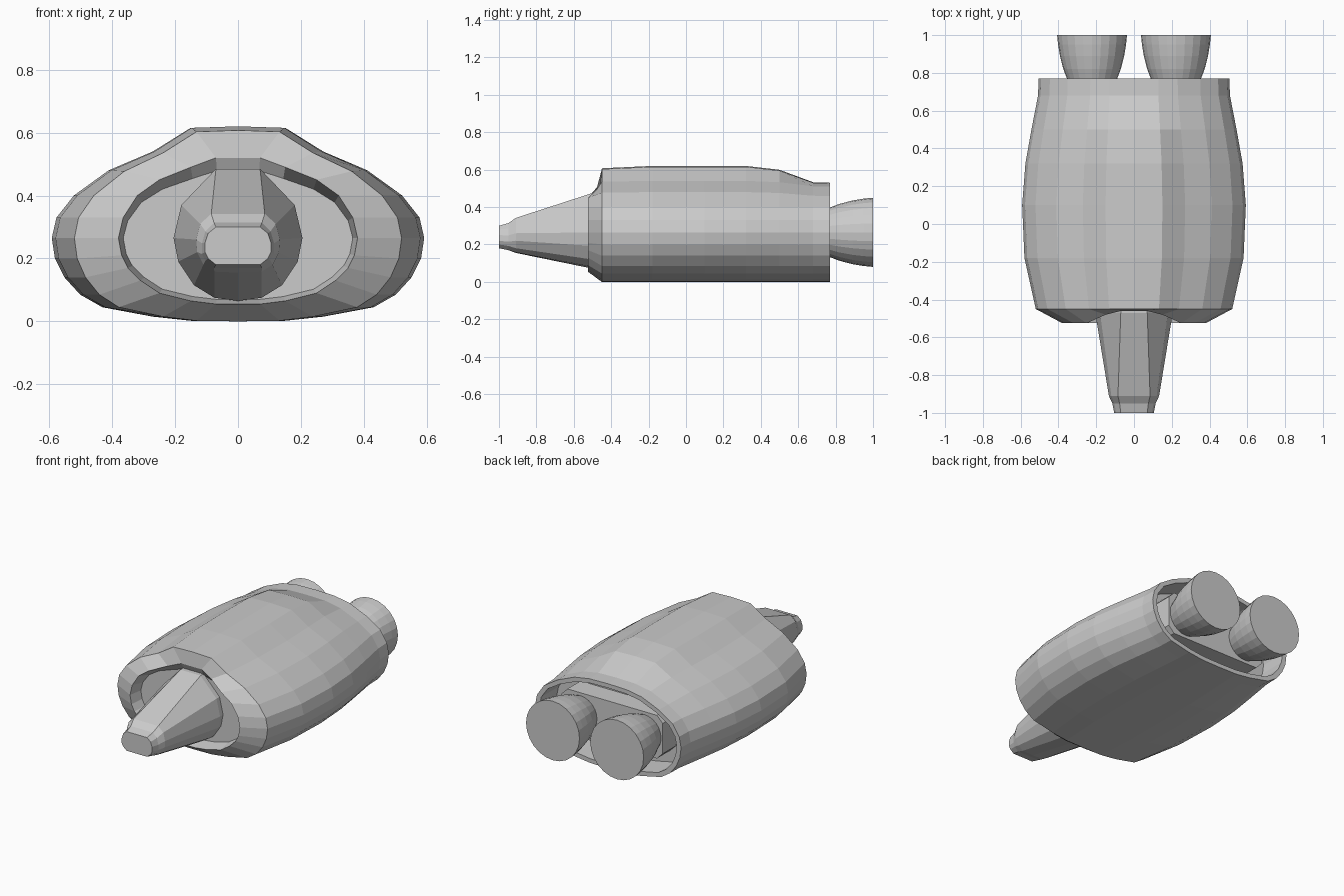
import bpy, bmesh, math

if "Cube" in bpy.data.objects:
    bpy.data.objects.remove(bpy.data.objects["Cube"])

def loft(name, rings):
    """Skin closed rings of 3D points and cap both ends."""
    bm = bmesh.new()
    vs = [[bm.verts.new(p) for p in r] for r in rings]
    n = len(vs[0])
    for a, b in zip(vs, vs[1:]):
        for i in range(n):
            j = (i + 1) % n
            bm.faces.new((a[i], a[j], b[j], b[i]))
    bm.faces.new(vs[0])
    bm.faces.new(vs[-1])
    bmesh.ops.recalc_face_normals(bm, faces=bm.faces)
    me = bpy.data.meshes.new(name)
    bm.to_mesh(me)
    bm.free()
    ob = bpy.data.objects.new(name, me)
    bpy.context.collection.objects.link(ob)
    return ob

def ring(half, y):
    """Mirror a half profile (top centre to bottom centre); y is a number or list."""
    ys = y if isinstance(y, list) else [y] * len(half)
    right = [(x, yy, z) for (x, z), yy in zip(half, ys)]
    return right + [(-x, yy, z) for x, yy, z in right[-2:0:-1]]

# Hull cross-section, with a dorsal hump that fades out towards the rear
HULL = [(0, .62), (.15, .615), (.27, .54), (.41, .48), (.52, .40), (.575, .33),
        (.59, .265), (.58, .2), (.55, .14), (.50, .085), (.43, .045),
        (.27, .015), (.15, .002), (0, 0)]
PLAIN_TOP = [.53, .527, .51, .46]

def hull(width, hump):
    out = []
    for i, (x, z) in enumerate(HULL):
        if i < 4:
            z = PLAIN_TOP[i] + (z - PLAIN_TOP[i]) * hump
        out.append((x * width / .59, z))
    return out

def shrink(half, sx, up, down, cz=.265):
    return [(x * sx, cz + (z - cz) * (up if z > cz else down)) for x, z in half]

# Front intake lip, notched at the top centre
LIP = [(0, .52), (.07, .52), (.15, .49), (.25, .45), (.32, .40), (.365, .33),
       (.38, .265), (.37, .21), (.35, .17), (.31, .13), (.25, .09),
       (.15, .065), (.07, .055), (0, .055)]
lip_y = [-.46, -.46, -.48] + [-.525] * 11
inner = shrink(LIP, .96, .84, .93)
rear_in = shrink(hull(.505, 0), .94, .9, .9)

rings = [ring(inner, -.44), ring(LIP, lip_y)]
for y, w, h in [(-.45, .52, .86), (-.18, .58, 1), (.1, .592, 1), (.32, .575, 1),
                (.5, .543, .77), (.68, .508, .03), (.77, .505, 0)]:
    rings.append(ring(hull(w, h), y))
rings += [ring(rear_in, .77), ring(rear_in, .6)]
loft("hull", rings)

# Tapered nose cone
TIP = [(0, .30), (.07, .30), (.095, .28), (.105, .25), (.105, .22), (.095, .2),
       (.07, .18), (0, .18)]
COLLAR = [(0, .342), (.085, .342), (.12, .31), (.133, .26), (.13, .22),
          (.11, .18), (.075, .158), (0, .155)]
ROOT = [(0, .485), (.07, .485), (.18, .37), (.205, .265), (.19, .19),
        (.14, .115), (.075, .075), (0, .065)]
loft("nose", [ring(TIP, -1), ring(shrink(TIP, 1.09, 1.4, 1.12), -.95),
              ring(COLLAR, -.91), ring(ROOT, -.47), ring(ROOT, -.43)])

# Engine block inside the rear opening
BLOCK = [(0, .40), (.31, .40), (.35, .36), (.35, .17), (.31, .13), (0, .13)]
loft("engine_block", [ring(BLOCK, .59), ring(BLOCK, .73)])

# Pair of flared nozzles
for side, label in ((-1, "left"), (1, "right")):
    rs = []
    for y, r in [(.70, .105), (.77, .133), (.82, .152), (.89, .17), (.95, .18), (1, .185)]:
        rs.append([(side * .222 + r * math.cos(t * math.tau / 24), y,
                    .265 + r * math.sin(t * math.tau / 24)) for t in range(24)])
    loft("nozzle_" + label, rs)
